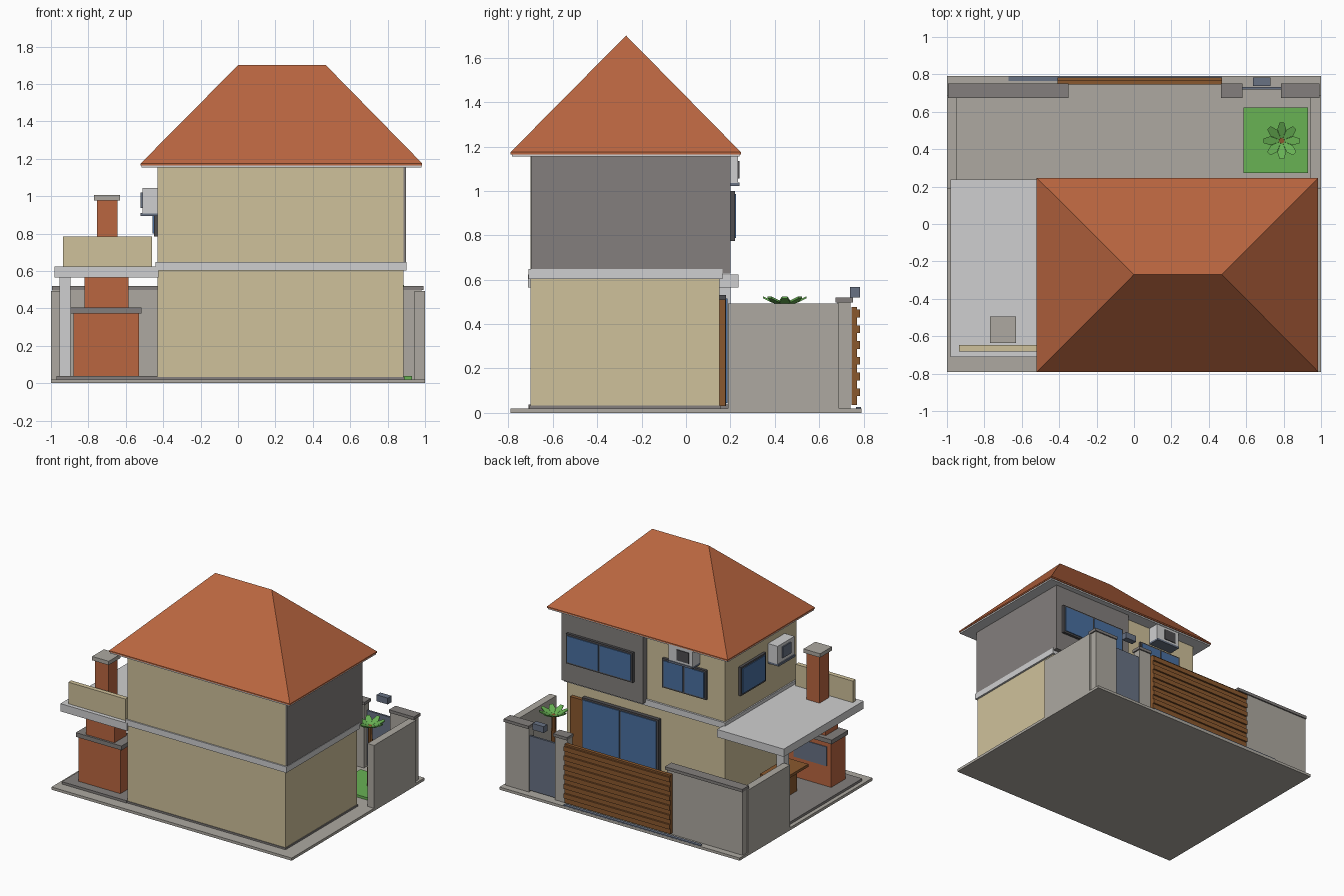
import bpy, bmesh, math
from mathutils import Matrix, Vector

if "Cube" in bpy.data.objects:
    bpy.data.objects.remove(bpy.data.objects["Cube"])


def colour(name, r, g, b):
    lin = [(c / 255 / 12.92 if c < 11 else ((c / 255 + 0.055) / 1.055) ** 2.4) for c in (r, g, b)]
    m = bpy.data.materials.new(name)
    m.diffuse_color = (*lin, 1)
    m.use_nodes = True
    m.node_tree.nodes["Principled BSDF"].inputs["Base Color"].default_value = m.diffuse_color
    return m


CREAM = colour("cream_plaster", 207, 193, 155)
STONE = colour("warm_concrete", 173, 169, 161)
TAUPE = colour("dark_taupe", 131, 127, 125)
WHITE = colour("light_grey", 207, 207, 208)
TILE = colour("terracotta", 186, 102, 64)
GLASS = colour("blue_glass", 74, 112, 160)
SLATE = colour("slate_metal", 104, 114, 132)
WOOD = colour("brown_wood", 138, 88, 46)
GREEN = colour("leaf_green", 104, 178, 84)
DARK = colour("charcoal_frame", 78, 77, 80)


def finish(name, bm, mat):
    bmesh.ops.recalc_face_normals(bm, faces=bm.faces)
    me = bpy.data.meshes.new(name)
    bm.to_mesh(me)
    bm.free()
    me.materials.append(mat)
    ob = bpy.data.objects.new(name, me)
    bpy.context.collection.objects.link(ob)
    return ob


def box(name, mat, x0, x1, y0, y1, z0, z1):
    bm = bmesh.new()
    bmesh.ops.create_cube(bm, size=1)
    bm.transform(Matrix.Translation(((x0 + x1) / 2, (y0 + y1) / 2, (z0 + z1) / 2))
                 @ Matrix.Diagonal((x1 - x0, y1 - y0, z1 - z0, 1)))
    return finish(name, bm, mat)


def window(name, a0, a1, wall, z0, z1, side="back", panes=2):
    """Frame with glass panes on a back (+y) or left (-x) wall."""
    def plate(n, mat, p, q, depth, lo, hi):
        if side == "back":
            box(n, mat, p, q, wall - 0.01, wall + depth, lo, hi)
        else:
            box(n, mat, wall - depth, wall + 0.01, p, q, lo, hi)
    e = 0.014
    plate(name + "_frame", DARK, a0, a1, 0.02, z0, z1)
    w = (a1 - a0 - e) / panes
    for i in range(panes):
        plate(f"{name}_pane_{i + 1}", GLASS, a0 + e + i * w, a0 + (i + 1) * w, 0.026, z0 + e, z1 - e)


# ground and floors
box("ground_slab", STONE, -1, 1, -0.79, 0.79, 0, 0.02)
box("terrace_floor", TAUPE, -0.97, -0.43, -0.71, 0.2, 0.018, 0.038)
box("house_plinth", TAUPE, -0.435, 0.89, -0.705, 0.156, 0.018, 0.033)

# house walls
box("lower_walls", CREAM, -0.43, 0.885, -0.7, 0.15, 0.02, 0.61)
box("upper_walls", CREAM, -0.43, 0.885, -0.7, 0.15, 0.64, 1.16)
box("floor_band", WHITE, -0.44, 0.9, -0.71, 0.165, 0.603, 0.648)
box("side_cladding", TAUPE, 0.88, 0.897, -0.698, 0.2, 0.645, 1.158)
box("bay_cladding", TAUPE, 0.22, 0.897, 0.14, 0.2, 0.628, 1.158)

# hip roof
box("soffit", WHITE, -0.515, 0.98, -0.785, 0.24, 1.154, 1.168)
bm = bmesh.new()
rect = [(-0.52, -0.79), (0.985, -0.79), (0.985, 0.247), (-0.52, 0.247)]
low = [bm.verts.new((x, y, 1.165)) for x, y in rect]
eave = [bm.verts.new((x, y, 1.175)) for x, y in rect]
r0, r1 = bm.verts.new((0, -0.27, 1.7)), bm.verts.new((0.47, -0.27, 1.7))
bm.faces.new(low)
for i in range(4):
    j = (i + 1) % 4
    bm.faces.new((low[i], low[j], eave[j], eave[i]))
for f in ((eave[0], eave[1], r1, r0), (eave[1], eave[2], r1),
          (eave[2], eave[3], r0, r1), (eave[3], eave[0], r0)):
    bm.faces.new(f)
finish("hip_roof", bm, TILE)

# windows and doors
window("bay_window", 0.29, 0.845, 0.2, 0.775, 1.0)
window("back_window", -0.285, 0.08, 0.15, 0.78, 1.0)
window("side_window", -0.31, -0.012, -0.43, 0.785, 1.0, "left", 1)
window("patio_door", 0.105, 0.74, 0.16, 0.03, 0.53)
box("wooden_door", WOOD, 0.66, 0.84, 0.14, 0.178, 0.03, 0.51)

# air conditioners with grille and bracket
box("back_cooler", WHITE, -0.22, -0.02, 0.14, 0.235, 1.036, 1.154)
box("back_cooler_grille", DARK, -0.19, -0.09, 0.23, 0.241, 1.055, 1.135)
box("back_cooler_bracket", SLATE, -0.22, -0.02, 0.14, 0.241, 1.022, 1.037)
box("side_cooler", WHITE, -0.511, -0.42, -0.56, -0.36, 0.908, 1.043)
box("side_cooler_grille", SLATE, -0.52, -0.505, -0.51, -0.41, 0.937, 1.02)
box("side_cooler_bracket", SLATE, -0.52, -0.42, -0.56, -0.36, 0.893, 0.909)

# terrace canopy
box("canopy_slab", WHITE, -0.98, -0.425, -0.712, 0.237, 0.565, 0.623)
box("canopy_column", WHITE, -0.955, -0.895, 0.14, 0.2, 0.03, 0.57)
box("canopy_parapet", CREAM, -0.935, -0.46, -0.682, -0.648, 0.62, 0.785)

# brick grill with chimney
box("grill_base", TILE, -0.88, -0.53, -0.64, -0.47, 0.035, 0.375)
box("grill_opening", SLATE, -0.845, -0.57, -0.475, -0.464, 0.19, 0.335)
box("grill_counter", TAUPE, -0.895, -0.515, -0.65, -0.455, 0.372, 0.404)
box("grill_hood", TILE, -0.82, -0.585, -0.635, -0.49, 0.4, 0.568)
box("chimney", TILE, -0.755, -0.645, -0.62, -0.51, 0.56, 0.98)
box("chimney_cap", STONE, -0.77, -0.632, -0.635, -0.495, 0.976, 1.005)

# table
box("table_top", WOOD, -0.76, -0.58, -0.37, -0.05, 0.2, 0.22)
box("table_base", WOOD, -0.72, -0.62, -0.29, -0.13, 0.035, 0.205)

# boundary walls with caps
for side, x0, x1 in (("left", -1, -0.945), ("right", 0.945, 1)):
    box(side + "_garden_wall", STONE, x0, x1, 0.19, 0.69, 0.015, 0.493)
for name, x0, x1 in (("long", -0.995, -0.35), ("post", 0.465, 0.58), ("corner", 0.785, 0.992)):
    box(name + "_street_wall", STONE, x0 + 0.004, x1 - 0.01, 0.682, 0.742, 0.015, 0.5)
    box(name + "_street_wall_cap", TAUPE, x0, x1, 0.674, 0.752, 0.498, 0.52)

# gates
box("foot_gate", SLATE, 0.565, 0.795, 0.718, 0.733, 0.03, 0.44)
box("letter_box", SLATE, 0.637, 0.73, 0.738, 0.783, 0.52, 0.568)
box("gate_track", SLATE, -0.67, 0.47, 0.765, 0.789, 0.015, 0.027)
box("sliding_gate", WOOD, -0.41, 0.47, 0.745, 0.771, 0.035, 0.478)
for i in range(6):
    z = 0.075 + i * 0.071
    box(f"gate_slat_{i + 1}", WOOD, -0.41, 0.47, 0.765, 0.784, z, z + 0.035)

# lawn and palm
box("lawn", GREEN, 0.585, 0.93, 0.272, 0.622, 0.015, 0.038)
bm = bmesh.new()
bmesh.ops.create_cone(bm, cap_ends=True, segments=8, radius1=0.024, radius2=0.015, depth=0.46,
                      matrix=Matrix.Translation((0.79, 0.445, 0.26)))
finish("palm_trunk", bm, WOOD)
bm = bmesh.new()
for i in range(8):
    rot = Matrix.Translation((0.79, 0.445, 0.485)) @ Matrix.Rotation(i * math.tau / 8, 4, "Z")
    outline = [(0, 0, 0), (0.06, -0.024, 0.022), (0.098, -0.012, 0.04),
               (0.098, 0.012, 0.04), (0.06, 0.024, 0.022)]
    tops = [bm.verts.new(rot @ Vector(p)) for p in outline]
    bots = [bm.verts.new(rot @ (Vector(p) - Vector((0, 0, 0.009)))) for p in outline]
    bm.faces.new(tops)
    bm.faces.new(bots[::-1])
    for a in range(5):
        b = (a + 1) % 5
        bm.faces.new((tops[a], bots[a], bots[b], tops[b]))
finish("palm_leaves", bm, GREEN)
